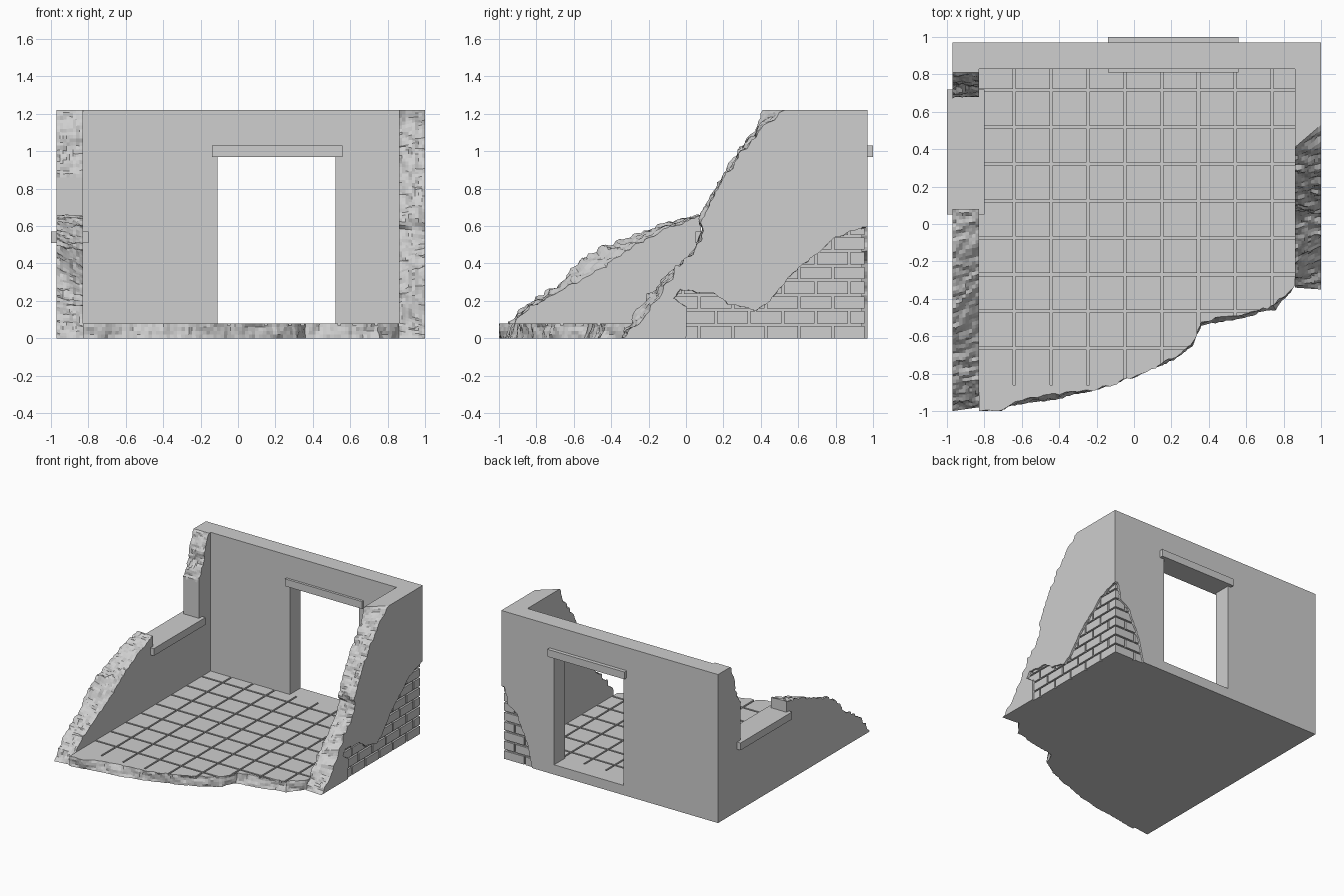
import bpy, bmesh, math
from mathutils import Vector, noise

if "Cube" in bpy.data.objects:
    bpy.data.objects.remove(bpy.data.objects["Cube"])

stone = bpy.data.materials.new("grey_stone")
stone.diffuse_color = (0.62, 0.62, 0.62, 1)
stone.use_nodes = True
stone.node_tree.nodes["Principled BSDF"].inputs["Base Color"].default_value = stone.diffuse_color

PLACE = {"x": lambda t, u, v: Vector((t, u, v)),
         "y": lambda t, u, v: Vector((u, t, v)),
         "z": lambda t, u, v: Vector((u, v, t))}


def make(name, bm):
    bmesh.ops.recalc_face_normals(bm, faces=bm.faces)
    mesh = bpy.data.meshes.new(name)
    bm.to_mesh(mesh)
    bm.free()
    mesh.materials.append(stone)
    ob = bpy.data.objects.new(name, mesh)
    bpy.context.collection.objects.link(ob)
    return ob


def boxes(name, bounds):
    """One object from a list of (x0, x1, y0, y1, z0, z1) boxes."""
    bm = bmesh.new()
    for x0, x1, y0, y1, z0, z1 in bounds:
        cube = bmesh.ops.create_cube(bm, size=1)["verts"]
        for v in cube:
            v.co = Vector(((x0 + x1) / 2 + v.co.x * (x1 - x0),
                           (y0 + y1) / 2 + v.co.y * (y1 - y0),
                           (z0 + z1) / 2 + v.co.z * (z1 - z0)))
    return make(name, bm)


def panel(name, axis, lo, hi, near, far=None, rough=(), layers=1, amp=0.02, step=0.02):
    """Slab along an axis between two outlines; the rough segments are broken."""
    far = far or near
    n = len(near)
    samples = []                      # near point, far point, normal, strength
    for i in range(n):
        a0, a1 = Vector(near[i]), Vector(near[(i + 1) % n])
        b0, b1 = Vector(far[i]), Vector(far[(i + 1) % n])
        d = (a1 - a0).normalized()
        count = max(1, round((a1 - a0).length / step)) if i in rough else 1
        for k in range(count):
            f = k / count
            inside = i in rough and (k > 0 or (i - 1) in rough)
            samples.append((a0.lerp(a1, f), b0.lerp(b1, f), Vector((-d.y, d.x)), inside))
    bm = bmesh.new()
    rings = []
    for j in range(layers + 1):
        s = j / layers
        t = lo + (hi - lo) * s
        ring = []
        for a, b, nrm, inside in samples:
            p = a.lerp(b, s)
            if inside:
                q = PLACE[axis](t, p.x, p.y)
                # stretched coarse shards plus fine chips
                w = Vector((q.x * 14 + q.z * 8, q.y * 22 - q.x * 9, q.z * 20))
                p = p + nrm * amp * (noise.noise(w) + 0.55 * noise.noise(q * 47))
                p.x = max(p.x, -1)
                p.y = min(max(p.y, -1 if axis == "z" else 0), 1.22)
            ring.append(bm.verts.new(PLACE[axis](t, p.x, p.y)))
        rings.append(ring)
    m = len(samples)
    for r0, r1 in zip(rings, rings[1:]):
        for i in range(m):
            k = (i + 1) % m
            bm.faces.new((r0[i], r0[k], r1[k], r1[i]))
    bm.faces.new(rings[0])
    bm.faces.new(rings[-1])
    return make(name, bm)


def boolean(ob, cutter, operation="DIFFERENCE"):
    mod = ob.modifiers.new("cut", "BOOLEAN")
    mod.operation, mod.solver, mod.object = operation, "EXACT", cutter
    deps = bpy.context.evaluated_depsgraph_get()
    result = bpy.data.meshes.new_from_object(ob.evaluated_get(deps))
    ob.modifiers.remove(mod)
    if len(result.vertices):
        ob.data = result


# Back wall with doorway, and the lintel over it
back_wall = boxes("back_wall", [(-0.97, 1, 0.83, 0.97, 0, 1.22)])
door_cutter = boxes("door_cutter", [(-0.11, 0.52, 0.7, 1.1, 0.08, 0.97)])
boolean(back_wall, door_cutter)
boxes("door_lintel", [(-0.14, 0.56, 0.81, 1.0, 0.97, 1.03)])

# Left wall: broken slope, window gap, broken pier behind it
gap = [(0.08, 0.51), (0.68, 0.51), (0.68, 0.86), (0.71, 0.95), (0.745, 1.03),
       (0.76, 1.12), (0.81, 1.22), (0.83, 1.22), (0.83, 0)]
left_outer = [(-1, 0), (-0.93, 0.1), (-0.85, 0.18), (-0.68, 0.29), (-0.6, 0.39),
              (-0.45, 0.49), (-0.28, 0.55), (-0.13, 0.61), (0.08, 0.66)]
left_inner = [(-0.98, 0), (-0.92, 0.09), (-0.83, 0.17), (-0.66, 0.26), (-0.55, 0.32),
              (-0.4, 0.41), (-0.25, 0.51), (-0.1, 0.59), (0.08, 0.655)]
panel("left_wall", "x", -0.97, -0.83, left_outer + gap, left_inner + gap,
      rough=[*range(8), 11, 12, 13, 14], layers=8)
boxes("window_sill", [(-1, -0.80, 0.05, 0.72, 0.51, 0.57)])

# Right wall: broken from the floor to the top
right_inner = [(-0.34, 0), (-0.28, 0.12), (-0.2, 0.23), (-0.08, 0.35), (0.04, 0.46),
               (0.075, 0.55), (0.08, 0.66), (0.15, 0.78), (0.2, 0.88), (0.28, 1.0),
               (0.36, 1.1), (0.41, 1.22)]
right_outer = [(-0.35, 0), (-0.25, 0.08), (-0.13, 0.24), (-0.05, 0.38), (0.06, 0.48),
               (0.08, 0.53), (0.09, 0.66), (0.16, 0.78), (0.22, 0.88), (0.3, 1.0),
               (0.4, 1.12), (0.53, 1.22)]
end = [(0.83, 1.22), (0.83, 0)]
right_wall = panel("right_wall", "x", 0.86, 1, right_inner + end, right_outer + end,
                   rough=range(11), layers=8)

# Floor slab with a broken front edge and tile grooves
edge = [(-0.83, -1), (-0.73, -0.995), (-0.62, -0.94), (-0.4, -0.91), (-0.15, -0.865),
        (0, -0.815), (0.15, -0.75), (0.31, -0.65), (0.36, -0.52), (0.55, -0.485),
        (0.75, -0.43), (0.86, -0.33)]
edge_low = [(x, max(-1, y - (0.025 if i in (2, 3, 8, 9, 10) else 0)))
            for i, (x, y) in enumerate(edge)]
rear = [(0.86, 0.83), (-0.83, 0.83)]
floor = panel("floor", "z", 0, 0.08, edge_low + rear, edge + rear,
              rough=range(11), layers=4, amp=0.018)
W = 0.007
lengthwise = boxes("groove_cutter_a", [
    (x - W, x + W, -0.86, 0.85, 0.068, 0.1) for x in (-0.64 + 0.197 * i for i in range(8))])
crosswise = boxes("groove_cutter_b", [
    (-0.85, 0.88, y - W, y + W, 0.068, 0.1) for y in (0.715 - 0.197 * i for i in range(8))])
boolean(floor, lengthwise)
boolean(floor, crosswise)

# Patches of fallen plaster around the outer corner
side_patch = panel("side_patch_cutter", "x", 0.97, 1.05, [
    (0, -0.05), (0.005, 0.17), (-0.07, 0.215), (-0.03, 0.265), (0.05, 0.25), (0.15, 0.24),
    (0.22, 0.185), (0.37, 0.15), (0.45, 0.2), (0.57, 0.35), (0.68, 0.44), (0.8, 0.54),
    (0.97, 0.6), (1.05, 0.6), (1.05, -0.05)], rough=range(1, 12), amp=0.012)
rear_patch = panel("rear_patch_cutter", "y", 0.94, 1.05, [
    (1.05, -0.05), (1.05, 0.6), (0.97, 0.59), (0.94, 0.47), (0.85, 0.4), (0.81, 0.28),
    (0.76, 0.18), (0.72, 0), (0.72, -0.05)], rough=range(2, 6), amp=0.012)
for patch in (side_patch, rear_patch):
    boolean(right_wall, patch)
    boolean(back_wall, patch)

# Running-bond bricks, clipped to the patches
ROW, LEN, GAP = 0.079, 0.178, 0.013


def courses(start, stop):
    """Yield (low, high, z0, z1) of bricks laid from start down to stop."""
    for r in range(8):
        high = start
        length = LEN / 2 if r % 2 else LEN
        while high > stop:
            yield high - length + GAP, high, r * ROW, (r + 1) * ROW - GAP
            high -= length
            length = LEN


side_bricks = boxes("side_bricks", [(0.96, 0.985, a, b, c, d)
                                    for a, b, c, d in courses(0.955, -0.1)])
rear_bricks = boxes("rear_bricks", [(a, b, 0.93, 0.955, c, d)
                                    for a, b, c, d in courses(0.97, 0.7)])
boolean(side_bricks, side_patch, "INTERSECT")
boolean(rear_bricks, rear_patch, "INTERSECT")

# Remove the cutting helpers
for helper in (door_cutter, lengthwise, crosswise, side_patch, rear_patch):
    bpy.data.objects.remove(helper)
